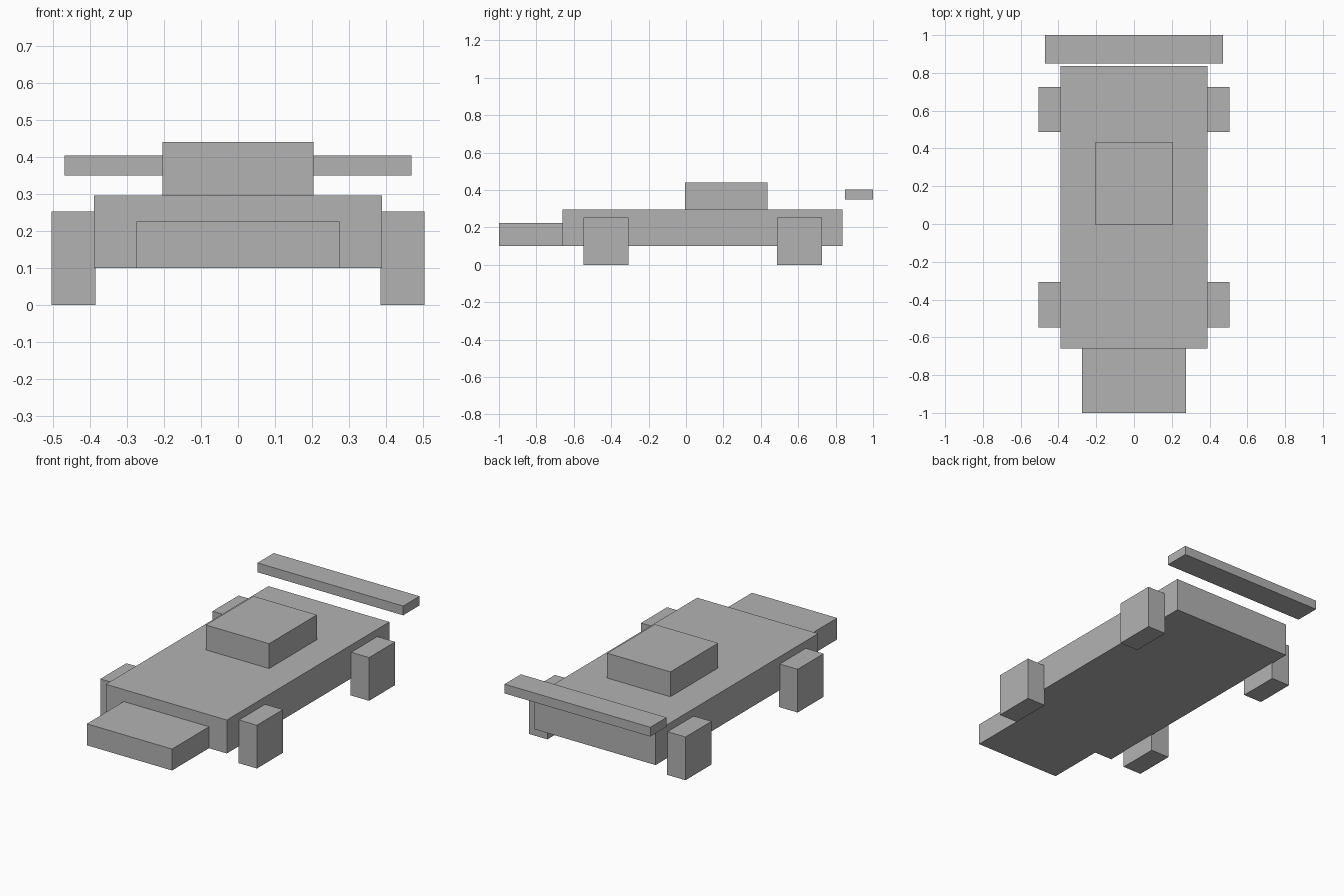
import bpy
from mathutils import Vector

cube = bpy.data.objects.get("Cube")
if cube:
    bpy.data.objects.remove(cube, do_unlink=True)

# One plain grey for the whole car
GREY = (0.45, 0.45, 0.45, 1.0)
grey = bpy.data.materials.new("plain grey")
grey.use_nodes = True
grey.diffuse_color = GREY
grey.node_tree.nodes["Principled BSDF"].inputs["Base Color"].default_value = GREY


def box(name, low, high):
    """Add a flat-faced box between two opposite corners."""
    low, high = Vector(low), Vector(high)
    bpy.ops.mesh.primitive_cube_add(size=1, location=(low + high) / 2)
    obj = bpy.context.object
    obj.name = name
    for vert in obj.data.vertices:
        vert.co *= high - low
    obj.data.materials.append(grey)
    return obj


# Body, nose and cockpit
box("body", (-0.39, -0.66, 0.1), (0.39, 0.837, 0.295))
box("nose", (-0.275, -1, 0.1), (0.275, -0.66, 0.225))
box("cockpit", (-0.204, -0.005, 0.295), (0.204, 0.435, 0.44))

# Floating rear wing
box("rear_wing", (-0.47, 0.85, 0.35), (0.47, 1, 0.404))

# Four block wheels, set slightly into the body
INNER, OUTER, LENGTH, HEIGHT = 0.385, 0.505, 0.24, 0.252
for end, y in (("front", -0.547), ("rear", 0.486)):
    box(f"{end}_left_wheel", (INNER, y, 0), (OUTER, y + LENGTH, HEIGHT))
    box(f"{end}_right_wheel", (-OUTER, y, 0), (-INNER, y + LENGTH, HEIGHT))
